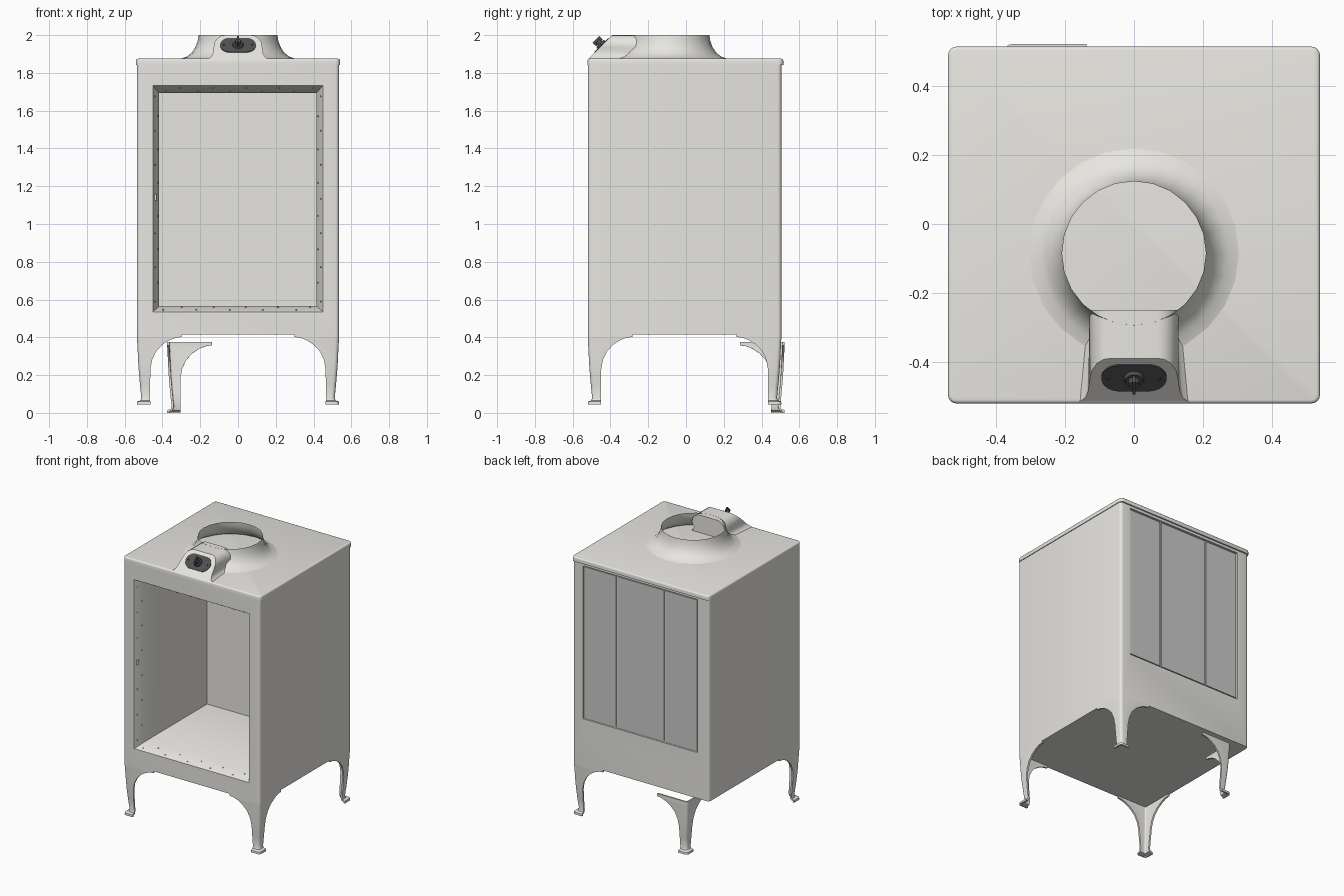
import bpy, bmesh
from math import sin, cos, pi
from mathutils import Matrix, Vector

if "Cube" in bpy.data.objects:
    bpy.data.objects.remove(bpy.data.objects["Cube"])


def material(name, c):
    m = bpy.data.materials.new(name)
    m.diffuse_color = (*c, 1)
    m.use_nodes = True
    m.node_tree.nodes["Principled BSDF"].inputs["Base Color"].default_value = m.diffuse_color
    return m


ENAMEL = material("cream_enamel", (0.80, 0.79, 0.75))
GREY = material("panel_grey", (0.55, 0.55, 0.55))
DARK = material("dark_metal", (0.08, 0.08, 0.08))


def finish(name, bm, mat):
    bmesh.ops.recalc_face_normals(bm, faces=bm.faces)
    me = bpy.data.meshes.new(name)
    bm.to_mesh(me)
    bm.free()
    me.materials.append(mat)
    ob = bpy.data.objects.new(name, me)
    bpy.context.collection.objects.link(ob)
    return ob


def activate(ob):
    bpy.ops.object.select_all(action='DESELECT')
    ob.select_set(True)
    bpy.context.view_layer.objects.active = ob


def smooth(ob):
    activate(ob)
    bpy.ops.object.shade_smooth_by_angle(angle=0.6)


def box(name, lo, hi, mat, corner=0, top=0):
    """Box with optional rounded vertical corners and rounded top rim."""
    bm = bmesh.new()
    bmesh.ops.create_cube(bm, size=1)
    lo, hi = Vector(lo), Vector(hi)
    for v in bm.verts:
        v.co = [(lo[i] + hi[i]) / 2 + v.co[i] * (hi[i] - lo[i]) for i in range(3)]
    if corner:
        es = [e for e in bm.edges if abs(e.verts[0].co.z - e.verts[1].co.z) > 1e-4]
        bmesh.ops.bevel(bm, geom=es, offset=corner, segments=4, profile=0.5, affect='EDGES')
    if top:
        es = [e for e in bm.edges if min(v.co.z for v in e.verts) > hi.z - 1e-4]
        bmesh.ops.bevel(bm, geom=es, offset=top, segments=3, profile=0.5, affect='EDGES')
    return finish(name, bm, mat)


def skin(name, rows, mat, closed=False, caps=False):
    """Bridge equal-length rows of points with quads."""
    bm = bmesh.new()
    g = [[bm.verts.new(p) for p in r] for r in rows]
    n = len(g[0])
    for a, b in zip(g, g[1:]):
        for i in range(n if closed else n - 1):
            j = (i + 1) % n
            bm.faces.new((a[i], a[j], b[j], b[i]))
    if caps:
        bm.faces.new(g[0])
        bm.faces.new(g[-1])
    return finish(name, bm, mat)


def cut(ob, cutter):
    cutter.hide_render = True
    m = ob.modifiers.new("cut", 'BOOLEAN')
    m.object = cutter
    m.operation = 'DIFFERENCE'
    m.solver = 'EXACT'
    activate(ob)
    bpy.ops.object.modifier_apply(modifier="cut")
    bpy.data.objects.remove(cutter)


# Cabinet body with the door opening and the back recess
X, YF, YB = 0.535, -0.52, 0.505
body = box("cabinet_body", (-X, YF, 0.415), (X, YB, 1.845), ENAMEL, corner=0.02)


def jamb(t, y):
    a = (-0.45 + 0.033 * t, 0.45 - 0.035 * t, 0.535 + 0.031 * t, 1.733 - 0.04 * t)
    return [(a[0], y, a[2]), (a[1], y, a[2]), (a[1], y, a[3]), (a[0], y, a[3])]


rings = [jamb(-2 / 7, -0.54), jamb(1, -0.45), jamb(1, 0.25)]
cut(body, skin("door_cutter", rings, ENAMEL, closed=True, caps=True))
cut(body, box("back_cutter", (-0.445, 0.492, 0.74), (0.455, 0.6, 1.825), ENAMEL))
smooth(body)

# Back panels sitting in the recess
for i, (a, b) in enumerate([(-0.437, -0.187), (-0.175, 0.189), (0.201, 0.447)]):
    box(f"back_panel_{i + 1}", (a, 0.488, 0.75), (b, 0.499, 1.817), GREY)

# Lid
smooth(box("lid", (-0.54, -0.521, 1.843), (0.54, 0.515, 1.875), ENAMEL, corner=0.025, top=0.01))

# Screws around the tapered jamb, in a zigzag
bm = bmesh.new()
corners = [[Vector(p) for p in jamb(t, -0.52 + 0.07 * t)] for t in (0.3, 0.75)]
for side, n in enumerate((10, 13, 10, 13)):
    for k in range(n):
        c = corners[k % 2]
        p = c[side].lerp(c[(side + 1) % 4], (k + 0.5) / n)
        bmesh.ops.create_icosphere(bm, subdivisions=1, radius=0.005, matrix=Matrix.Translation(p))
finish("jamb_screws", bm, GREY)
box("latch_striker", (-0.45, -0.505, 1.125), (-0.432, -0.475, 1.16), ENAMEL)

# Legs: bent sheet corners. Columns: height, wing length, inset of outer face
LEVELS = [(0.42, 0.237, 0), (0.402, 0.237, 0), (0.398, 0.205, 0), (0.385, 0.172, 0.001),
          (0.36, 0.133, 0.002), (0.325, 0.101, 0.004), (0.28, 0.08, 0.006), (0.23, 0.071, 0.009),
          (0.15, 0.07, 0.016), (0.08, 0.07, 0.023), (0.066, 0.07, 0.019), (0.06, 0.071, 0.001),
          (0.045, 0.071, 0)]


def leg(name, cx, cy, dz=0.0):
    sx, sy = (-1 if cx > 0 else 1), (-1 if cy > 0 else 1)
    rows = []
    for z, w, o in LEVELS:
        r = 0.02
        pts = [(w, o)]
        for k in range(5):
            a = k / 4 * pi / 2
            pts.append((o + r - r * sin(a), o + r - r * cos(a)))
        pts.append((o, w))
        rows.append([(cx + sx * u, cy + sy * v, z + dz) for u, v in pts])
    ob = skin(name, rows, ENAMEL)
    # thicken towards the inside of the corner
    me = ob.data
    p = me.polygons[6 * 8]
    outward = p.normal.dot(Vector((-sx, -sy, 0))) > 0
    m = ob.modifiers.new("sheet", 'SOLIDIFY')
    m.thickness = 0.012
    m.offset = -1 if outward else 1
    activate(ob)
    bpy.ops.object.modifier_apply(modifier="sheet")
    smooth(ob)


leg("front_left_leg", -X, YF)
leg("front_right_leg", X, YF)
leg("back_right_leg", X, YB)
leg("back_left_leg", -0.375, 0.522, -0.045)   # this one stands out of place

# Flared open collar on the lid
COLLAR = [(0.209, 2.0), (0.213, 1.972), (0.225, 1.938), (0.245, 1.907), (0.272, 1.886), (0.306, 1.8745)]
N = 24
smooth(skin("top_collar", [[(r * sin(2 * pi * i / N), -0.085 + r * cos(2 * pi * i / N), z)
                            for i in range(N)] for r, z in COLLAR], ENAMEL, closed=True))

# Control hood with a 45 degree face
half = [(0.158, 1.874), (0.142, 1.885), (0.133, 1.905), (0.129, 1.935), (0.123, 1.963),
        (0.108, 1.985), (0.088, 1.997), (0.07, 1.9995)]
prof = half + [(-x, z) for x, z in reversed(half)]
smooth(skin("control_hood", [[(x * (0.84 if z < 1.93 else 1), -0.25, z) for x, z in prof],
                             [(x, -0.39 - (2 - z), z) for x, z in prof]],
            ENAMEL, closed=True, caps=True))

# Control plate and knob, built flat and tilted onto the hood face
TILT = Matrix.Translation((0, -0.445, 1.945)) @ Matrix.Rotation(pi / 4, 4, 'X')
R = 0.053
oval = [((0.042 if cos(a) > 0 else -0.042) + R * cos(a), R * sin(a))
        for a in [(k + 0.5) * pi / 12 for k in range(24)]]
plate = skin("control_plate", [[(x, y, z) for x, y in oval] for z in (-0.002, 0.005)],
             DARK, closed=True, caps=True)
bm = bmesh.new()
for r1, r2, z, h in [(0.03, 0.026, 0.01, 0.012), (0.017, 0.014, 0.024, 0.018)]:
    bmesh.ops.create_cone(bm, cap_ends=True, segments=20, radius1=r1, radius2=r2, depth=h,
                          matrix=Matrix.Translation((0, 0, z)))
bmesh.ops.create_cube(bm, size=1, matrix=Matrix.Translation((0, 0, 0.033)) @ Matrix.Diagonal((0.008, 0.05, 0.026, 1)))
for x in (-0.075, 0.075):
    bmesh.ops.create_icosphere(bm, subdivisions=1, radius=0.005, matrix=Matrix.Translation((x, 0, 0.005)))
knob = finish("control_knob", bm, DARK)
for ob in (plate, knob):
    ob.data.transform(TILT)
    smooth(ob)
